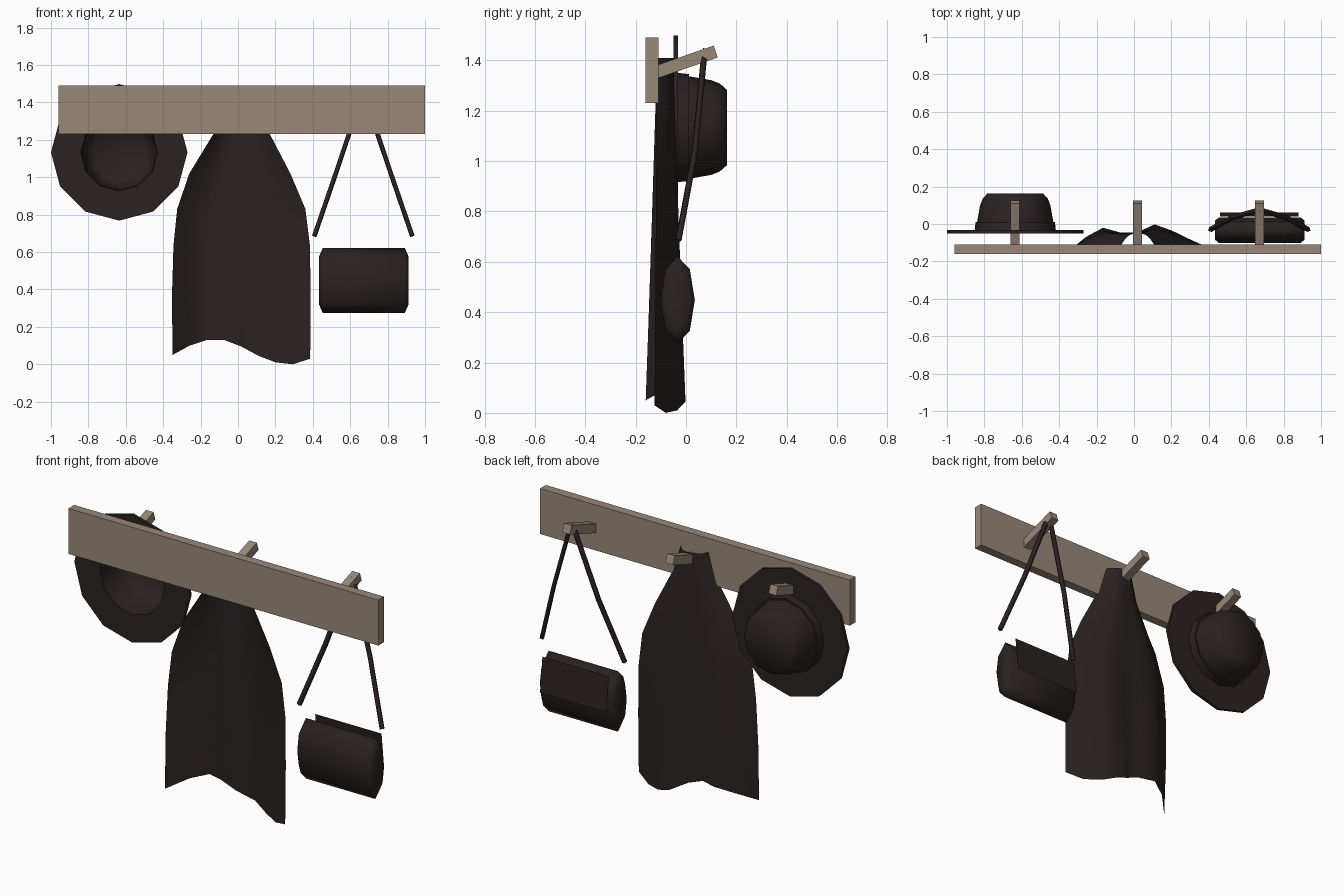
import bpy, bmesh
from math import cos, sin, tau, radians
from mathutils import Matrix, Vector

cube = bpy.data.objects.get("Cube")
if cube:
    bpy.data.objects.remove(cube, do_unlink=True)


def material(name, rgb):
    m = bpy.data.materials.new(name)
    m.use_nodes = True
    m.diffuse_color = (*rgb, 1)
    bsdf = next(n for n in m.node_tree.nodes if n.type == 'BSDF_PRINCIPLED')
    bsdf.inputs["Base Color"].default_value = (*rgb, 1)
    return m


wood = material("pale wood", (0.31, 0.25, 0.19))
cloth = material("dark brown cloth", (0.023, 0.016, 0.016))


def finish(name, bm, mat, smooth=None, recalc=True):
    if recalc:
        bmesh.ops.recalc_face_normals(bm, faces=bm.faces[:])
    mesh = bpy.data.meshes.new(name)
    bm.to_mesh(mesh)
    bm.free()
    mesh.materials.append(mat)
    ob = bpy.data.objects.new(name, mesh)
    bpy.context.collection.objects.link(ob)
    if smooth:
        bpy.ops.object.select_all(action='DESELECT')
        ob.select_set(True)
        bpy.context.view_layer.objects.active = ob
        bpy.ops.object.shade_smooth_by_angle(angle=radians(smooth))
    return ob


def box(name, center, size, tilt=0):
    bm = bmesh.new()
    mat = (Matrix.Translation(center) @ Matrix.Rotation(tilt, 4, 'X')
           @ Matrix.Diagonal((*size, 1)))
    bmesh.ops.create_cube(bm, size=1, matrix=mat)
    return finish(name, bm, wood)


def bridge(bm, a, b, closed=True):
    n = len(a)
    for i in range(n if closed else n - 1):
        j = (i + 1) % n
        bm.faces.new((a[i], a[j], b[j], b[i]))


HAT = Vector((-0.635, 0, 1.133))


def hat_part(name, profile, loop=False, cap=False, smooth=50):
    """Turn (radius, y) points around the hat's axis."""
    bm = bmesh.new()
    rings = [[bm.verts.new(HAT + Vector((r * cos(i * tau / 12), y, r * sin(i * tau / 12))))
              for i in range(12)] for r, y in profile]
    for a, b in zip(rings, rings[1:] + (rings[:1] if loop else [])):
        bridge(bm, a, b)
    if cap:
        bm.faces.new(rings[-1])
    return finish(name, bm, cloth, smooth)


# Wall board and three upturned pegs
box("wall_board", (0.02, -0.135, 1.36), (1.96, 0.052, 0.26))
for name, x in (("right", -0.635), ("middle", 0.018), ("left", 0.67)):
    box(name + "_peg", (x, 0.0, 1.394), (0.048, 0.25, 0.05), radians(19))

# Hat: flat brim, hollow crown and band
hat_part("hat_brim", [(0.205, -0.05), (0.365, -0.05), (0.365, -0.032), (0.205, -0.032)],
         loop=True, smooth=35)
hat_part("hat_crown", [(0.208, -0.04), (0.203, 0.015), (0.188, 0.1), (0.174, 0.135), (0.15, 0.162)],
         cap=True, smooth=60)
hat_part("hat_band", [(0.206, -0.034), (0.217, -0.034), (0.212, 0.012), (0.201, 0.012)], loop=True)

# Coat: an open draped sheet, arched at the neck and pleated at the hem
rows = [(1.41, -0.07, 0.11), (1.25, -0.12, 0.16), (1.02, -0.26, 0.28), (0.83, -0.325, 0.36),
        (0.63, -0.345, 0.385), (0.35, -0.353, 0.388), (0.0, -0.35, 0.386)]
neck_y = [-0.115, -0.08, -0.06, -0.052, -0.05, -0.052, -0.06, -0.08, -0.115]
hem_y = [-0.16, -0.07, -0.02, -0.045, -0.045, -0.002, -0.035, -0.08, -0.125]
hem_z = [0.05, 0.1, 0.13, 0.13, 0.095, 0.045, 0.01, 0.0, 0.03]
bm = bmesh.new()
grid = []
for z, left, right in rows:
    t = 1 - z / 1.41
    grid.append([bm.verts.new((left + (right - left) * i / 8,
                               neck_y[i] + (hem_y[i] - neck_y[i]) * t,
                               z + hem_z[i] * t ** 4)) for i in range(9)])
for a, b in zip(grid, grid[1:]):
    bridge(bm, a, b, closed=False)
bmesh.ops.reverse_faces(bm, faces=[f for f in bm.faces if f.normal.y < 0])
finish("coat", bm, cloth, 60, recalc=False)

# Bag body: eight-sided oval barrel with narrowed ends
bm = bmesh.new()
rings = [[bm.verts.new((x, -0.033 + 0.068 * s * cos(i * tau / 8),
                        0.448 + 0.173 * s * sin(i * tau / 8))) for i in range(8)]
         for x, s in ((0.433, 0.74), (0.453, 1), (0.892, 1), (0.912, 0.74))]
for a, b in zip(rings, rings[1:]):
    bridge(bm, a, b)
bm.faces.new(rings[0])
bm.faces.new(rings[-1])
finish("bag_body", bm, cloth, 60)

# Bag flap: one thin sheet standing off the body
bm = bmesh.new()
bm.faces.new([bm.verts.new(p) for p in ((0.88, 0.04, 0.618), (0.46, 0.04, 0.618),
                                        (0.46, 0.062, 0.42), (0.88, 0.062, 0.42))])
bmesh.ops.reverse_faces(bm, faces=[f for f in bm.faces if f.normal.y < 0])
finish("bag_flap", bm, cloth, recalc=False)

# Bag strap: a square cord hung over the left peg
half = [(0.262, -0.03, 0.685), (0.142, 0.035, 1.035), (0.02, 0.07, 1.4)]
path = ([(0.67 - x, y, z) for x, y, z in half] + [(0.67, 0.074, 1.436)]
        + [(0.67 + x, y, z) for x, y, z in reversed(half)])
curve = bpy.data.curves.new("bag_strap", 'CURVE')
curve.dimensions = '3D'
curve.bevel_depth = 0.014
curve.bevel_resolution = 0
curve.use_fill_caps = True
spline = curve.splines.new('POLY')
spline.points.add(len(path) - 1)
for point, co in zip(spline.points, path):
    point.co = (*co, 1)
curve.materials.append(cloth)
bpy.context.collection.objects.link(bpy.data.objects.new("bag_strap", curve))
